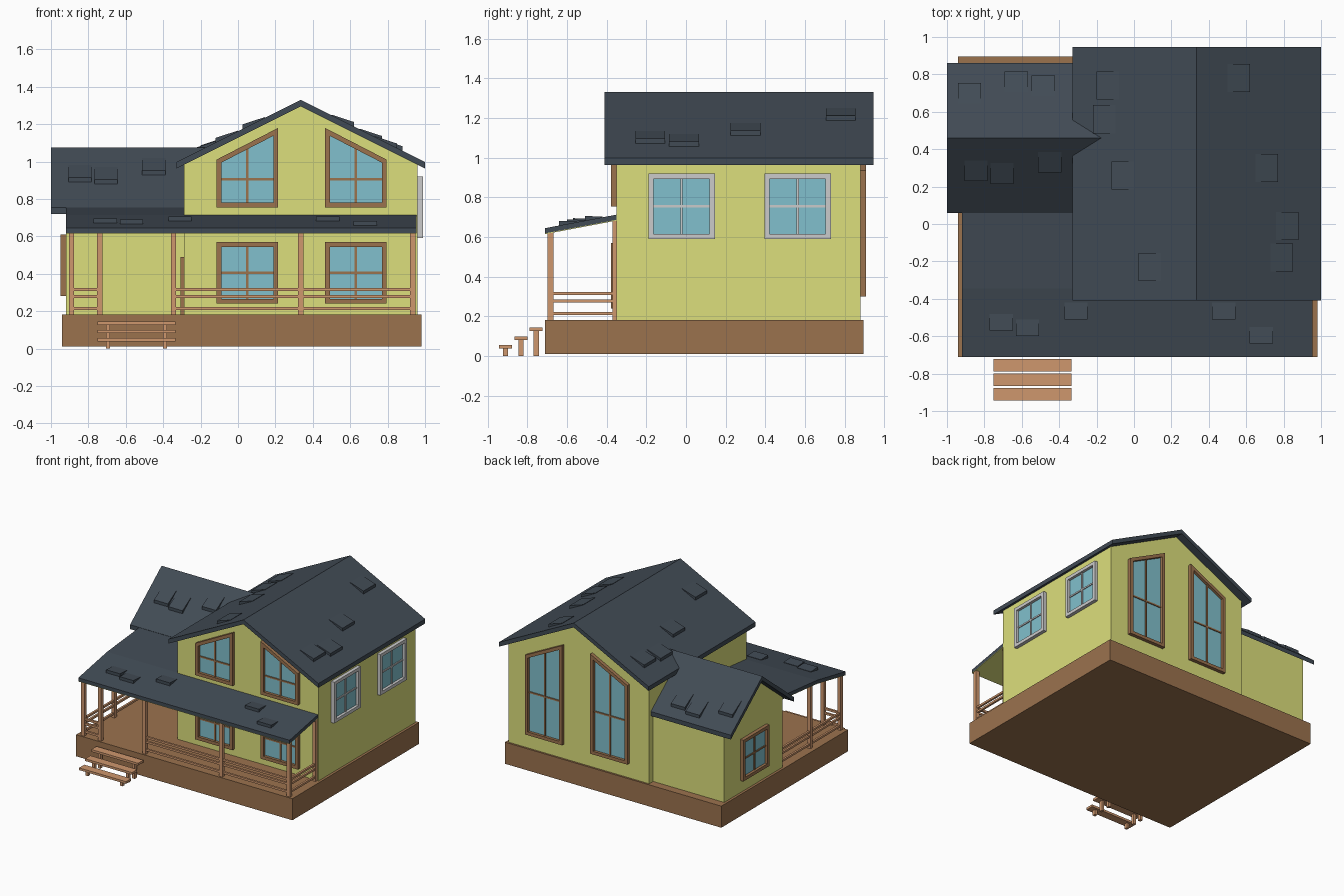
import bpy, bmesh, math
from mathutils import Vector

if "Cube" in bpy.data.objects:
    bpy.data.objects.remove(bpy.data.objects["Cube"])


def material(name, rgb):
    m = bpy.data.materials.new(name)
    m.diffuse_color = (*rgb, 1)
    m.use_nodes = True
    m.node_tree.nodes["Principled BSDF"].inputs["Base Color"].default_value = m.diffuse_color
    return m


WALL = material("yellow_wall", (.72, .74, .20))
ROOF = material("slate_roof", (.053, .07, .09))
WOOD = material("dark_wood", (.33, .17, .076))
LIGHT = material("light_wood", (.62, .31, .155))
GLASS = material("glass", (.22, .53, .61))


def solid(name, prisms, mat=None):
    """One object from prisms given as (polygon points, extrusion vector)."""
    bm = bmesh.new()
    for pts, vec in prisms:
        a = [bm.verts.new(p) for p in pts]
        b = [bm.verts.new(Vector(p) + Vector(vec)) for p in pts]
        bm.faces.new(a)
        bm.faces.new(b[::-1])
        for i in range(len(a)):
            j = (i + 1) % len(a)
            bm.faces.new((a[j], a[i], b[i], b[j]))
    bmesh.ops.recalc_face_normals(bm, faces=bm.faces)
    me = bpy.data.meshes.new(name)
    bm.to_mesh(me)
    bm.free()
    if mat:
        me.materials.append(mat)
    ob = bpy.data.objects.new(name, me)
    bpy.context.collection.objects.link(ob)
    return ob


def box(x0, x1, y0, y1, z0, z1):
    return ([(x0, y0, z0), (x1, y0, z0), (x1, y1, z0), (x0, y1, z0)], (0, 0, z1 - z0))


def along_y(xz, y0, y1):
    return ([(x, y0, z) for x, z in xz], (0, y1 - y0, 0))


def along_x(yz, x0, x1):
    return ([(x0, y, z) for y, z in yz], (x1 - x0, 0, 0))


def slab(top, t, drop=0):
    """Profile of a roof sheet: top line and the same line lowered by t."""
    return [(u, z - drop) for u, z in top] + [(u, z - drop - t) for u, z in reversed(top)]


# Base
solid("base", [box(-.94, .98, -.71, .895, .01, .183)], WOOD)

# Main block and left wing walls
solid("main_walls", [along_y([(-.29, .18), (.96, .18), (.96, .985), (.335, 1.30), (-.29, .985)], -.35, .88)], WALL)
solid("wing_walls", [along_x([(.09, .18), (.83, .18), (.83, .745), (.46, 1.042), (.09, .745)], -.92, -.25)], WALL)

# Roofs
T = .035
solid("main_roof", [along_y(slab([(-.33, .9975), (.335, 1.33), (1.0, .9975)], T), -.41, .945)], ROOF)
solid("wing_roof", [along_x(slab([(.06, .755), (.46, 1.075), (.86, .755)], T), -1.0, -.175)], ROOF)
PORCH = [(-.71, .645), (-.345, .714)]
PORCH_LEFT = PORCH + [(.1, .757)]
solid("porch_roof", [along_x(slab(PORCH, .026), -.29, .955),
                     along_x(slab(PORCH_LEFT, .026), -.92, -.29)], ROOF)
solid("porch_ceiling", [along_x(slab(PORCH, .004, .026), -.29, .955),
                        along_x(slab(PORCH_LEFT, .004, .026), -.92, -.29)], WALL)


# Loose shingles, each a wedge lifted at its lower end
def wedge(c, s, length, h):
    up, low = c - s * length / 2, c + s * length / 2
    return [(up, h(up) - .01), (up, h(up) + .003), (low, h(low) + .024), (low, h(low) - .005)]


def main_h(x):
    return 1.33 - .5 * abs(x - .335)


def wing_h(y):
    return 1.075 - .8 * abs(y - .46)


def porch_h(y):
    return .645 + .189 * (y + .71)


tiles = []
for x, y in [(-.14, .74), (-.16, .56), (-.06, .26), (.085, -.23),
             (.56, .78), (.71, .30), (.82, -.01), (.79, -.18)]:
    tiles.append(along_y(wedge(x, 1 if x > .335 else -1, .12, main_h), y - .075, y + .075))
for x, y in [(-.845, .285), (-.705, .27), (-.45, .33), (-.88, .70), (-.63, .76), (-.485, .74)]:
    tiles.append(along_x(wedge(y, 1 if y > .46 else -1, .11, wing_h), x - .062, x + .062))
for x, y in [(-.71, -.525), (-.57, -.555), (-.31, -.465), (.48, -.465), (.68, -.595)]:
    tiles.append(along_x(wedge(y, -1, .09, porch_h), x - .062, x + .062))
solid("shingles", tiles, ROOF)


# Windows: local (u, depth, z) mapped onto a wall
SIDES = {
    "front": lambda u, d, z: (u, -.35 - d, z),
    "back": lambda u, d, z: (u, .88 + d, z),
    "right": lambda u, d, z: (.96 + d, u, z),
    "left": lambda u, d, z: (-.92 - d, u, z),
    "inner": lambda u, d, z: (-.29 - d, u, z),
}


def window(name, side, u0, u1, z0, zl, zr, mat, t=.026, depth=.028):
    f = SIDES[side]
    m = (zr - zl) / (u1 - u0)
    drop = t * math.hypot(1, m)
    top = lambda u: zl + m * (u - u0) - drop
    outer = [(u0, z0), (u1, z0), (u1, zr), (u0, zl)]
    a, b, c = u0 + t, u1 - t, z0 + t
    inner = [(a, c), (b, c), (b, top(b)), (a, top(a))]

    def plate(poly, d0, d1):
        vec = Vector(f(0, d1, 0)) - Vector(f(0, d0, 0))
        return ([f(u, d0, z) for u, z in poly], vec)

    ring = [plate([outer[i], outer[i - 1], inner[i - 1], inner[i]], -.005, depth) for i in range(4)]
    um, zm, w = (u0 + u1) / 2, (z0 + min(zl, zr) + .5 * abs(zr - zl)) / 2, .006
    if zl != zr:
        zm = (z0 + (zl + zr) / 2) / 2 - .02
    ring.append(plate([(um - w, c), (um + w, c), (um + w, top(um + w)), (um - w, top(um - w))], 0, .014))
    ring.append(plate([(a, zm - w), (b, zm - w), (b, zm + w), (a, zm + w)], 0, .013))
    solid(name + "_frame", ring, mat)
    solid(name + "_glass", [plate(inner, -.005, .006)], GLASS)


for i, (u0, u1) in enumerate([(-.115, .215), (.465, .795)]):
    n = ("left", "right")[i]
    window(f"front_lower_window_{n}", "front", u0, u1, .24, .57, .57, WOOD)
    ends = (1.01, 1.18) if i == 0 else (1.18, 1.01)
    window(f"front_upper_window_{n}", "front", u0, u1, .755, *ends, WOOD)
    ends = (.935, 1.10) if i == 0 else (1.10, .935)
    window(f"back_tall_window_{n}", "back", u0, u1, .30, *ends, WOOD)
window("side_window_front", "right", -.19, .145, .59, .92, .92, None)
window("side_window_back", "right", .395, .73, .59, .92, .92, None)
window("wing_window", "left", .295, .625, .28, .61, .61, WOOD)

# Door on the porch side of the main block
f = SIDES["inner"]
solid("porch_door", [box(-.308, -.285, -.24, -.03, .18, .49)], WOOD)

# Porch posts
P = .0145
posts = [(x, -.683, .63) for x in (-.89, -.74, -.345, .335, .935)]
posts += [(.935, -.357, .69), (-.89, -.3, .70)]
solid("porch_posts", [box(x - P, x + P, y - P, y + P, .18, z) for x, y, z in posts], LIGHT)

# Porch rails
R = .008
rails = []
for z in (.215, .278, .315):
    for x0, x1 in [(-.89, -.74), (-.345, .935)]:
        rails.append(box(x0, x1, -.683 - R, -.683 + R, z - R, z + R))
    for x, y1 in [(.935, -.357), (-.89, .09)]:
        rails.append(box(x - R, x + R, -.683, y1, z - R, z + R))
solid("porch_rails", rails, LIGHT)

# Steps with little legs
steps = []
for y, z in [(-.91, .057), (-.832, .10), (-.755, .145)]:
    steps.append(box(-.75, -.335, y - .033, y + .033, z - .018, z))
    for x in (-.695, -.39):
        steps.append(box(x - .011, x + .011, y - .013, y + .013, 0, z - .015))
solid("steps", steps, LIGHT)
